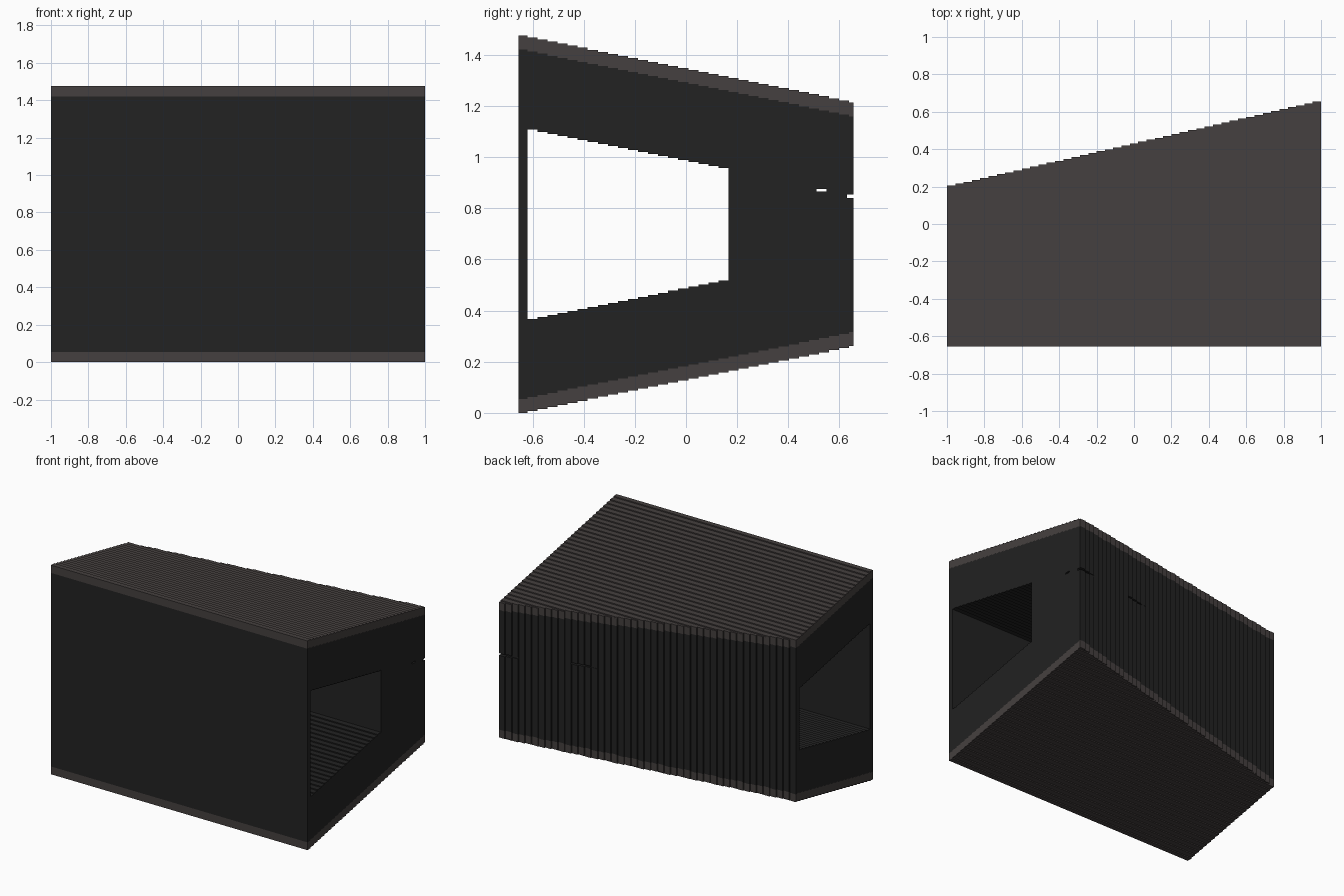
import bpy, bmesh

if "Cube" in bpy.data.objects:
    bpy.data.objects.remove(bpy.data.objects["Cube"])

Y0, Y1 = -0.655, 0.655        # front and back
STEP, RISE = 0.0393, 0.0079   # slope made of small steps
N = 34


def material(name, rgb):
    m = bpy.data.materials.new(name)
    m.diffuse_color = (*rgb, 1)
    m.use_nodes = True
    m.node_tree.nodes["Principled BSDF"].inputs["Base Color"].default_value = m.diffuse_color
    return m


BLACK = material("charcoal", (0.016, 0.016, 0.016))
BROWN = material("brown grey", (0.060, 0.051, 0.050))


def edge(k):
    """y where step k starts"""
    return Y0 if k == 0 else min(-0.62 + STEP * (k - 1), Y1)


def stair(z, sign, a=0, b=N):
    """stepped line in (y, z) from step a to step b"""
    pts = []
    for k in range(a, b):
        h = z + sign * RISE * (k - a)
        pts += [(edge(k), h), (edge(k + 1), h)]
    return pts


def prism(name, pts, axis, lo, hi, mat=None):
    """extrude an outline along x (outline is y,z) or z (outline is x,y)"""
    bm = bmesh.new()
    def place(p, t):
        return (t, p[0], p[1]) if axis == 'x' else (p[0], p[1], t)
    f = bm.faces.new([bm.verts.new(place(p, lo)) for p in pts])
    ext = bmesh.ops.extrude_face_region(bm, geom=[f])
    d = (hi - lo, 0, 0) if axis == 'x' else (0, 0, hi - lo)
    bmesh.ops.translate(bm, vec=d,
                        verts=[v for v in ext['geom'] if isinstance(v, bmesh.types.BMVert)])
    bmesh.ops.recalc_face_normals(bm, faces=bm.faces)
    me = bpy.data.meshes.new(name)
    bm.to_mesh(me)
    bm.free()
    ob = bpy.data.objects.new(name, me)
    bpy.context.collection.objects.link(ob)
    if mat:
        me.materials.append(mat)
    else:
        ob.hide_render = True
    return ob


def boolean(ob, cutter, op):
    mod = ob.modifiers.new(op, 'BOOLEAN')
    mod.operation, mod.object, mod.solver = op, cutter, 'EXACT'
    bpy.context.view_layer.objects.active = ob
    bpy.ops.object.modifier_apply(modifier=mod.name)


def band(name, low, high, mat):
    return prism(name, low + high[::-1], 'x', -1.1, 1.1, mat)


# body and the two cover plates
body = band("body", stair(0.055, 1), stair(1.42, -1), BLACK)
floor = band("bottom_plate", stair(0.0, 1), stair(0.055, 1), BROWN)
roof = band("top_plate", stair(1.42, -1), stair(1.475, -1), BROWN)

# slanted back, cut in small steps
M = 45
back = []
for i in range(M):
    y = 0.205 + 0.45 * i / (M - 1)
    back += [(-1 + 2 * i / M, y), (-1 + 2 * (i + 1) / M, y)]
plan = prism("plan_cutter", back + [(1, -0.655), (-1, -0.655)], 'z', -0.5, 2)

# tunnel through both sides, and two thin slits
tunnel = prism("tunnel_cutter", stair(0.367, 1, 1, 21) + stair(1.107, -1, 1, 21)[::-1],
               'x', -1.3, 1.3)
slit = prism("slit_cutter", [(0.51, 0.866), (0.55, 0.866), (0.55, 0.876), (0.51, 0.876)],
             'x', -1.3, 1.3)
notch = prism("notch_cutter", [(0.63, 0.84), (0.7, 0.84), (0.7, 0.854), (0.63, 0.854)],
              'x', -1.3, 1.3)

for ob in (body, floor, roof):
    boolean(ob, plan, 'INTERSECT')
for cutter in (tunnel, slit, notch):
    boolean(body, cutter, 'DIFFERENCE')
for cutter in (plan, tunnel, slit, notch):
    bpy.data.objects.remove(cutter)
